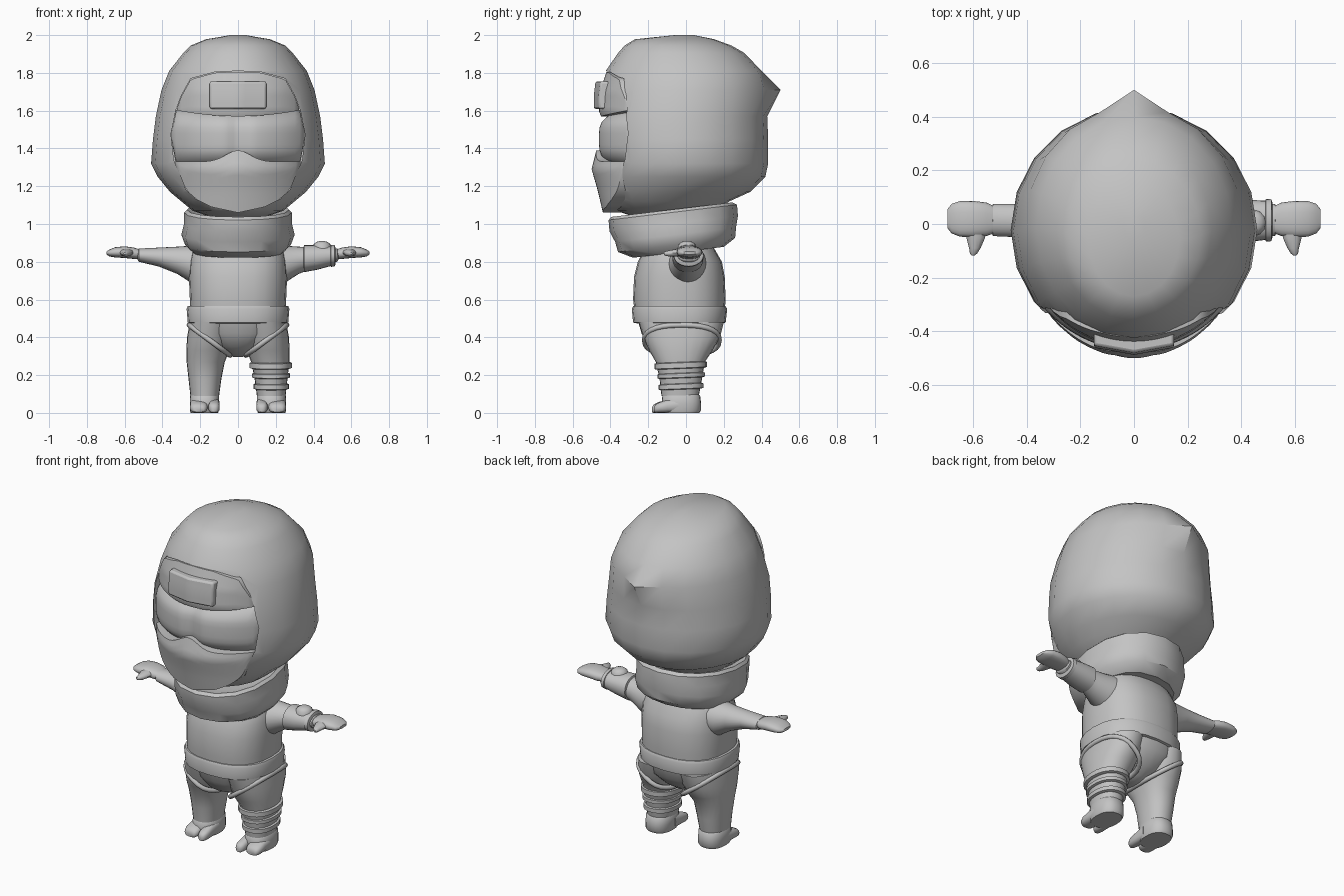
import bpy, bmesh, math

if "Cube" in bpy.data.objects:
    bpy.data.objects.remove(bpy.data.objects["Cube"])

grey = bpy.data.materials.new("plain grey")
grey.diffuse_color = (0.55, 0.55, 0.55, 1)
grey.use_nodes = True
grey.node_tree.nodes["Principled BSDF"].inputs["Base Color"].default_value = grey.diffuse_color


def finish(name, bm):
    bmesh.ops.remove_doubles(bm, verts=bm.verts, dist=0.0004)
    bmesh.ops.recalc_face_normals(bm, faces=bm.faces)
    me = bpy.data.meshes.new(name)
    bm.to_mesh(me)
    bm.free()
    me.materials.append(grey)
    ob = bpy.data.objects.new(name, me)
    bpy.context.collection.objects.link(ob)
    return ob


def spow(v, p):
    return math.copysign(abs(v) ** (2 / p), v)


def loft(name, rings, axis='z', n=24, p=2.0, sx=1, tilt=0.0, tip=None):
    """Skin rings (t, a0, a1, b0, b1) set along an axis; the extents may be lopsided."""
    bm = bmesh.new()
    rows = []
    for k, (t, a0, a1, b0, b1) in enumerate(rings):
        row = []
        for i in range(n):
            ang = 2 * math.pi * i / n
            a = (a0 + a1) / 2 + (a1 - a0) / 2 * spow(math.cos(ang), p)
            b = (b0 + b1) / 2 + (b1 - b0) / 2 * spow(math.sin(ang), p)
            if tip and tip[0] == k and i == n // 4:
                b = tip[1]
            x, y, z = {'z': (a, b, t + tilt * b), 'x': (t, a, b), 'y': (a, t, b)}[axis]
            row.append(bm.verts.new((x * sx, y, z)))
        rows.append(row)
    for r, s in zip(rows, rows[1:]):
        for i in range(n):
            bm.faces.new((r[i], r[(i + 1) % n], s[(i + 1) % n], s[i]))
    bm.faces.new(rows[0])
    bm.faces.new(rows[-1])
    return finish(name, bm)


def sym(rings):
    """Rings (z, half width, front y, back y) centred on x = 0."""
    return [(z, -w, w, f, b) for z, w, f, b in rings]


def lerp(pts, v):
    if v <= pts[0][0]:
        return pts[0][1]
    for (a, fa), (b, fb) in zip(pts, pts[1:]):
        if v <= b:
            return fa + (fb - fa) * (v - a) / (b - a)
    return pts[-1][1]


def patch(name, w, lo, hi, front, back=-0.2, nx=28, nz=10):
    """Curved front panel over x, z with its border drawn back to a plane."""
    bm = bmesh.new()
    grid = []
    for i in range(nx + 1):
        x = -w + 2 * w * i / nx
        z0, z1 = lo(x), hi(x)
        col = []
        for j in range(nz + 1):
            z = z0 + (z1 - z0) * j / nz
            col.append(bm.verts.new((x, front(x, z), z)))
        grid.append(col)
    for i in range(nx):
        for j in range(nz):
            bm.faces.new((grid[i][j], grid[i + 1][j], grid[i + 1][j + 1], grid[i][j + 1]))
    rim = [e for e in bm.edges if e.is_boundary]
    new = bmesh.ops.extrude_edge_only(bm, edges=rim)['geom']
    for v in new:
        if isinstance(v, bmesh.types.BMVert):
            v.co.y = back
    return finish(name, bm)


# hood: low-poly egg with a point at the back
hood = loft("hood", sym([
    (1.04, .15, -.28, .12), (1.07, .24, -.37, .17), (1.12, .30, -.42, .23),
    (1.17, .36, -.46, .34), (1.25, .425, -.48, .42), (1.32, .46, -.48, .435),
    (1.45, .45, -.49, .435), (1.57, .435, -.49, .43), (1.71, .405, -.46, .44),
    (1.81, .365, -.425, .40), (1.905, .29, -.36, .31), (1.945, .25, -.325, .24),
    (1.978, .17, -.27, .15), (2.0, .04, -.06, .04)]), n=20, tip=(8, .5))

# face opening cut into the hood
TOP = [(0, 1.81), (.12, 1.805), (.25, 1.77), (.30, 1.68), (.33, 1.60), (.355, 1.475)]
LOW = [(0, 1.06), (.14, 1.09), (.22, 1.13), (.275, 1.18), (.34, 1.34), (.355, 1.475)]


def top(x):
    return lerp(TOP, abs(x))


def low(x):
    return lerp(LOW, abs(x))


half = TOP + LOW[-2::-1]
outline = half + [(-x, z) for x, z in half[-2:0:-1]]
bm = bmesh.new()
f = bm.faces.new([bm.verts.new((x, -1, z)) for x, z in outline])
for g in bmesh.ops.extrude_face_region(bm, geom=[f])['geom']:
    if isinstance(g, bmesh.types.BMVert):
        g.co.y = -.22
cutter = finish("opening_cutter", bm)
cutter.hide_render = True
mod = hood.modifiers.new("opening", 'BOOLEAN')
mod.operation, mod.solver, mod.object = 'DIFFERENCE', 'EXACT', cutter
bpy.context.view_layer.objects.active = hood
bpy.ops.object.modifier_apply(modifier="opening")
bpy.data.objects.remove(cutter)


# face: headband, plate, eye area and mask
def arc(x, w):
    return math.sqrt(1 - (x / w) ** 2)


patch("headband", .322, lambda x: 1.57 + .3 * x * x, lambda x: top(x) - .004,
      lambda x, z: -arc(x, .43) * lerp([(1.57, .45), (1.60, .462), (1.70, .455), (1.81, .42)], z))
plate = patch("headband_plate", .15, lambda x: 1.61, lambda x: 1.755,
              lambda x, z: -.488 + .18 * abs(x) + .12 * max(0, z - 1.68), back=-.40, nx=8, nz=4)
patch("eye_area", .352, lambda x: max(1.30, low(x)), lambda x: min(1.60, top(x)),
      lambda x, z: -.47 * arc(x, .45) + .045 * min(1.2, abs((z - 1.45) / .12)) ** 4
      + .025 * math.exp(-(x / .05) ** 2))
patch("face_mask", .33, low, lambda x: max(low(x) + .001, 1.33 + .06 * math.exp(-(x / .09) ** 2)),
      lambda x, z: -arc(x, .43) * lerp([(1.06, .44), (1.18, .468), (1.29, .5), (1.39, .475)], z))

# scarf: tilted thick collar
loft("scarf", sym([
    (1.06, .20, -.31, .17), (1.085, .27, -.395, .245), (1.07, .285, -.41, .27),
    (1.01, .285, -.405, .275), (.95, .30, -.375, .265), (.895, .28, -.36, .26),
    (.855, .24, -.28, .20), (.87, .16, -.18, .12)]), n=16, p=2.2, tilt=.12)

# torso, belt and pelvis
loft("torso", sym([
    (.48, .25, -.265, .20), (.60, .255, -.28, .21), (.72, .26, -.275, .205),
    (.80, .255, -.255, .19), (.87, .24, -.22, .15), (.95, .17, -.17, .11),
    (1.06, .14, -.15, .10)]), p=2.4)
loft("belt", sym([
    (.472, .24, -.25, .19), (.478, .266, -.28, .21), (.55, .272, -.287, .218),
    (.565, .266, -.28, .21), (.568, .24, -.25, .19)]), p=2.4)
loft("pelvis", sym([
    (.49, .255, -.255, .20), (.42, .22, -.235, .185), (.35, .13, -.19, .12),
    (.31, .06, -.11, .06), (.295, .02, -.05, .02)]), p=2.3)


def band(name, z, h, x0, x1, y0, y1):
    g = .012
    loft(name, [(z, x0 + g, x1 - g, y0 + g, y1 - g), (z + .004, x0, x1, y0, y1),
                (z + h - .004, x0, x1, y0, y1), (z + h, x0 + g, x1 - g, y0 + g, y1 - g)],
         p=2.2, tilt=.04)


for s, side in ((1, "left"), (-1, "right")):
    # legs and split-toe shoes
    loft("leg_" + side, [
        (.48, .02, .255, -.25, .20), (.40, .03, .27, -.225, .18), (.33, .045, .273, -.195, .14),
        (.27, .07, .272, -.16, .10), (.18, .088, .262, -.14, .085), (.09, .10, .252, -.13, .068)],
        p=2.2, sx=s)
    loft("shoe_" + side, [
        (0, .105, .25, -.12, .07), (.015, .10, .255, -.13, .08), (.05, .10, .255, -.13, .08),
        (.09, .10, .254, -.125, .075), (.10, .108, .246, -.115, .065)], p=2.4, sx=s)
    for toe, x0, x1, y in (("big_toe_", .097, .157, -.18), ("toes_", .161, .255, -.17)):
        loft(toe + side, [
            (-.04, x0, x1, 0, .085), (-.10, x0, x1, 0, .07), (y + .03, x0, x1, 0, .056),
            (y + .008, x0 + .008, x1 - .008, 0, .045), (y, x0 + .02, x1 - .02, .004, .03)],
            axis='y', n=16, p=2.6, sx=s)

    # strap around the top of the thigh
    cu = bpy.data.curves.new("thigh_strap_" + side, 'CURVE')
    cu.dimensions, cu.bevel_depth, cu.bevel_resolution = '3D', .014, 2
    sp = cu.splines.new('POLY')
    sp.points.add(27)
    sp.use_cyclic_u = True
    for i, pt in enumerate(sp.points):
        a = 2 * math.pi * i / 28
        c, d = spow(math.cos(a), 2.4), spow(math.sin(a), 2.4)
        pt.co = (s * (.15 + .108 * c), -.022 + .198 * d, .385 + .08 * c, 1)
    cu.materials.append(grey)
    bpy.context.collection.objects.link(bpy.data.objects.new("thigh_strap_" + side, cu))

    # sleeves and mitten hands
    loft("sleeve_" + side, [
        (.14, -.11, .12, .68, .90), (.25, -.09, .10, .69, .885), (.32, -.065, .085, .735, .88),
        (.42, -.05, .075, .775, .875), (.525, -.045, .075, .80, .87), (.532, -.035, .065, .81, .86)],
        axis='x', sx=s)
    loft("hand_" + side, [
        (.51, -.03, .06, .815, .862), (.55, -.045, .08, .815, .875), (.60, -.05, .086, .82, .882),
        (.65, -.047, .085, .823, .877), (.68, -.035, .075, .828, .865), (.696, -.015, .055, .838, .855)],
        axis='x', n=20, p=2.4, sx=s)
    loft("thumb_" + side, [
        (0, .55, .64, .83, .87), (-.05, .555, .625, .828, .868), (-.09, .572, .615, .828, .86),
        (-.11, .585, .612, .832, .855), (-.117, .594, .606, .838, .85)], axis='y', n=12, sx=s)

# leg wraps on one side
band("leg_wrap_upper", .235, .035, .062, .285, -.168, .11)
band("leg_wrap_middle", .185, .028, .075, .276, -.152, .1)
band("leg_wrap_lower", .125, .032, .082, .27, -.146, .092)

# bracer with strap and knob on the same side's arm
loft("bracer", [
    (.345, -.05, .07, .76, .87), (.35, -.072, .092, .745, .888), (.42, -.068, .09, .758, .888),
    (.50, -.058, .087, .78, .884), (.505, -.04, .07, .79, .87)], axis='x', p=2.2)
loft("bracer_strap", [
    (.488, -.05, .08, .785, .875), (.492, -.066, .094, .773, .89),
    (.512, -.064, .092, .776, .888), (.516, -.05, .08, .785, .875)], axis='x')
loft("bracer_knob", [
    (.87, .395, .495, -.045, .055), (.893, .40, .49, -.04, .05), (.905, .415, .475, -.025, .035),
    (.909, .43, .46, -.01, .02)], n=12)

# soften the plate and shade everything
bev = plate.modifiers.new("soft edges", 'BEVEL')
bev.width, bev.segments, bev.limit_method = .01, 2, 'ANGLE'
bpy.ops.object.select_all(action='DESELECT')
for ob in bpy.data.objects:
    if ob.type == 'MESH':
        ob.select_set(True)
bpy.context.view_layer.objects.active = hood
bpy.ops.object.shade_smooth_by_angle(angle=math.radians(42))
